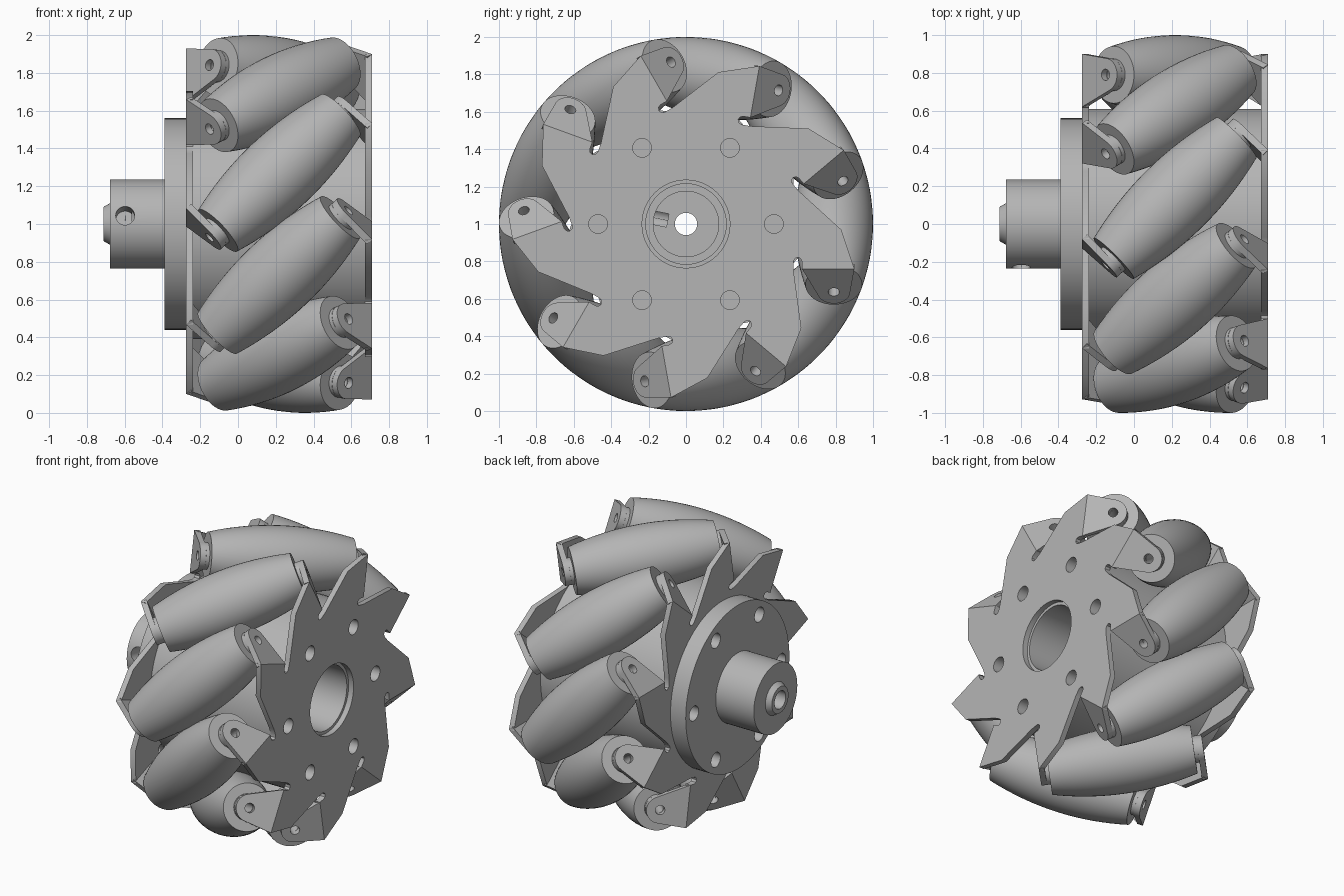
import bpy, bmesh
from math import sin, cos, tan, pi, radians, sqrt
from mathutils import Matrix, Vector

cube = bpy.data.objects.get("Cube")
if cube:
    bpy.data.objects.remove(cube)

# Single grey finish
grey = bpy.data.materials.new("satin grey")
grey.use_nodes = True
colour = (0.46, 0.46, 0.46, 1)
grey.diffuse_color = colour
grey.node_tree.nodes["Principled BSDF"].inputs["Base Color"].default_value = colour

COUNT = 9            # rollers
HALF = 0.4925        # half width over the plates
THICK = 0.037        # sheet thickness
AXIS_R = 0.79        # distance of roller axes from the wheel axis
BORE = 0.03          # pin hole radius


def frame(x, y, z, origin):
    """Matrix with the given axes as columns."""
    m = Matrix((x, y, z)).transposed().to_4x4()
    m.translation = origin
    return m


# Wheel frame: local x, y span the disc, local z runs along the axle
WHEEL = frame((0, 1, 0), (0, 0, 1), (1, 0, 0), (0.2175, 0, 1))


def spin(i):
    return WHEEL @ Matrix.Rotation(2 * pi * i / COUNT, 4, 'Z')


def finish(mesh):
    mesh.shade_smooth()
    mesh.set_sharp_from_angle(angle=radians(30))
    mesh.materials.clear()
    mesh.materials.append(grey)
    return mesh


def place(name, mesh, matrix):
    ob = bpy.data.objects.new(name, mesh)
    bpy.context.collection.objects.link(ob)
    ob.matrix_world = matrix
    return ob


def baked(ob):
    bpy.context.view_layer.update()
    deps = bpy.context.evaluated_depsgraph_get()
    return bpy.data.meshes.new_from_object(ob.evaluated_get(deps))


def arc(r, cx=0, cy=0, a0=0, a1=360, n=24):
    full = a1 - a0 == 360
    steps = n if full else n - 1
    angles = [radians(a0 + (a1 - a0) * k / steps) for k in range(n)]
    return [(cx + r * cos(a), cy + r * sin(a)) for a in angles]


def sheet(name, loops, thick):
    """Flat outline with holes, extruded from z = 0 to thick."""
    curve = bpy.data.curves.new(name, 'CURVE')
    curve.dimensions = '2D'
    curve.fill_mode = 'BOTH'
    curve.extrude = thick / 2
    for loop in loops:
        s = curve.splines.new('POLY')
        s.points.add(len(loop) - 1)
        for p, (x, y) in zip(s.points, loop):
            p.co = (x, y, 0, 1)
        s.use_cyclic_u = True
    ob = place(name + "_outline", curve, Matrix())
    mesh = baked(ob)
    bpy.data.objects.remove(ob)
    bm = bmesh.new()
    bm.from_mesh(mesh)
    bmesh.ops.remove_doubles(bm, verts=bm.verts, dist=1e-5)
    bmesh.ops.translate(bm, verts=bm.verts, vec=(0, 0, thick / 2))
    bmesh.ops.recalc_face_normals(bm, faces=bm.faces)
    bm.to_mesh(mesh)
    bm.free()
    mesh.name = name
    return finish(mesh)


def lathe(name, profile, steps=48):
    """Closed (radius, height) profile revolved about z."""
    bm = bmesh.new()
    rings = [[bm.verts.new((r * cos(2 * pi * k / steps), r * sin(2 * pi * k / steps), h))
              for k in range(steps)] for r, h in profile]
    for a, b in zip(rings, rings[1:] + rings[:1]):
        for k in range(steps):
            j = (k + 1) % steps
            bm.faces.new((a[k], a[j], b[j], b[k]))
    bmesh.ops.recalc_face_normals(bm, faces=bm.faces)
    mesh = bpy.data.meshes.new(name)
    bm.to_mesh(mesh)
    bm.free()
    return finish(mesh)


# Side plates: saw-toothed discs with relief slots at the bends
tooth = [(0.575, -0.25), (0.575, -0.2), (0.582, -0.185), (0.597, -0.178), (0.613, -0.185),
         (0.62, -0.2), (0.62, -0.24), (0.9, -0.24), (0.83, -0.03)]
rim = []
for i in range(COUNT):
    turn = Matrix.Rotation(2 * pi * i / COUNT, 2)
    rim += [tuple(turn @ Vector(p)) for p in tooth]
bolt_holes = [arc(0.05, 0.47 * cos(k * pi / 3), 0.47 * sin(k * pi / 3)) for k in range(6)]
FLIP = Matrix.Rotation(pi, 4, 'X')
inner = Matrix.Translation((0, 0, HALF - THICK))
outer_plate = sheet("outer_plate", [rim, arc(0.235, n=48)] + bolt_holes, THICK)
place("outer_plate", outer_plate, WHEEL @ inner)
inner_plate = sheet("inner_plate", [rim, arc(0.175, n=48)], THICK)
place("inner_plate", inner_plate, WHEEL @ FLIP @ inner)

# Bent tabs that hold the roller pins
d = 1 / sqrt(2)
tab = sheet("tab", [[(0.62, 0), (0.9, 0)] + arc(0.087, 0.79, 0.175, 7, 157, 16),
                    arc(BORE, 0.79, 0.175)], THICK)
bend = frame((1, 0, 0), (0, -d, -d), (0, d, -d), (0, -0.24, HALF))

# Barrel rollers, shaped to touch a cylinder of radius 1
barrel = []
for k in range(-8, 9):
    s = 0.42 * k / 8
    a = Vector((AXIS_R, s * d)).angle_signed(Vector((1, 0)))
    gap = 1 - AXIS_R / cos(a)
    barrel.append((gap * sqrt(1 - sin(a) ** 2 / 2), s + gap * sin(a) * d))
end = barrel[-1][1]
spacer = [(0.085, end), (0.085, end + 0.022), (BORE, end + 0.022)]
roller = lathe("roller", [(r, -h) for r, h in reversed(spacer)] + barrel + spacer)
tilt = frame((1, 0, 0), (0, d, d), (0, -d, d), (AXIS_R, 0, 0))

for i in range(COUNT):
    place(f"roller_{i + 1}", roller, spin(i) @ tilt)
    place(f"outer_tab_{i + 1}", tab, spin(i) @ bend)
    place(f"inner_tab_{i + 1}", tab, spin(i) @ FLIP @ bend)

# Central drum between the plates
drum = sheet("drum", [arc(0.61, n=96), arc(0.215, n=48)] + bolt_holes, 2 * (HALF - THICK))
place("drum", drum, WHEEL @ Matrix.Translation((0, 0, THICK - HALF)))

# Mounting flange with bolt holes
flange = sheet("flange", [arc(0.56, n=96), arc(0.175, n=48)] + bolt_holes, 0.115)
place("flange", flange, WHEEL @ Matrix.Translation((0, 0, -HALF - 0.115)))

# Hub with chamfered nose and axle hole
hub = place("hub", lathe("hub", [(0.175, -0.607), (0.235, -0.607), (0.235, -0.895),
                                 (0.11, -0.895), (0.09, -0.93), (0.06, -0.93),
                                 (0.06, -0.78), (0.175, -0.78)], 64), WHEEL)

# Set screw hole drilled into the side of the hub
cutter = place("screw_cutter", lathe("screw_cutter", [(0.001, 0.1), (0.05, 0.1), (0.05, 0.3), (0.001, 0.3)], 32),
               WHEEL @ Matrix.Translation((0, 0, -0.815)) @ Matrix.Rotation(radians(169), 4, 'Z')
               @ Matrix.Rotation(pi / 2, 4, 'Y'))
cutter.hide_render = True
cut = hub.modifiers.new("screw_hole", 'BOOLEAN')
cut.operation = 'DIFFERENCE'
cut.object = cutter
drilled = baked(hub)
hub.modifiers.clear()
hub.data = finish(drilled)
bpy.data.objects.remove(cutter)
